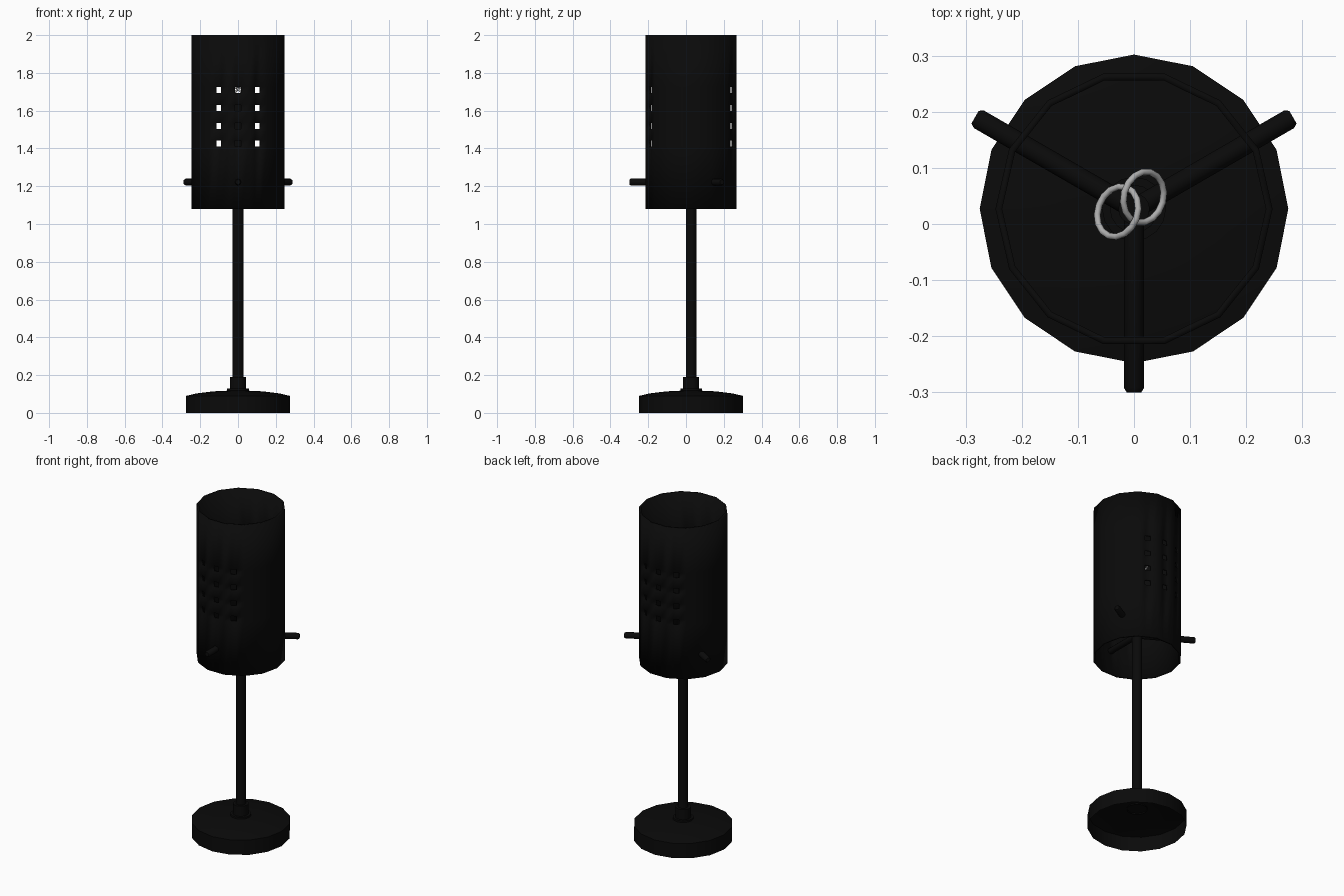
import bpy, bmesh, math
from mathutils import Vector

cube = bpy.data.objects.get("Cube")
if cube:
    bpy.data.objects.remove(cube)

CY = 0.027  # lamp axis in y


def material(name, value):
    m = bpy.data.materials.new(name)
    m.use_nodes = True
    color = (value, value, value, 1)
    m.diffuse_color = color
    m.node_tree.nodes["Principled BSDF"].inputs["Base Color"].default_value = color
    return m


BLACK = material("black metal", 0.003)
GREY = material("pale grey", 0.42)


def finish(name, bm, mat, smooth=True):
    mesh = bpy.data.meshes.new(name)
    bm.to_mesh(mesh)
    bm.free()
    obj = bpy.data.objects.new(name, mesh)
    bpy.context.collection.objects.link(obj)
    mesh.materials.append(mat)
    if smooth:
        bpy.ops.object.select_all(action='DESELECT')
        obj.select_set(True)
        bpy.context.view_layer.objects.active = obj
        bpy.ops.object.shade_smooth_by_angle(angle=math.radians(35))
    return obj


def lathe(name, profile, sides, mat):
    """Turn a (radius, height) profile into a faceted round part."""
    bm = bmesh.new()
    verts = [bm.verts.new((r, 0, z)) for r, z in profile]
    edges = [bm.edges.new(pair) for pair in zip(verts, verts[1:])]
    bmesh.ops.spin(bm, geom=verts + edges, cent=(0, 0, 0), axis=(0, 0, 1),
                   angle=math.tau, steps=sides, use_duplicate=False)
    bmesh.ops.remove_doubles(bm, verts=bm.verts, dist=0.0002)
    bmesh.ops.recalc_face_normals(bm, faces=bm.faces)
    obj = finish(name, bm, mat)
    obj.location.y = CY
    return obj


# Hollow domed base, collar and stem
lathe("base", [(0.275, 0), (0.275, 0.09), (0.22, 0.103), (0.13, 0.114), (0, 0.12)],
      16, BLACK)
lathe("stem_collar", [(0.057, 0.11), (0.057, 0.128), (0.043, 0.128),
                      (0.043, 0.19), (0, 0.19)], 16, BLACK)
lathe("stem", [(0.028, 0.12), (0.028, 1.66), (0, 1.66)], 16, BLACK)

# Three support rods with softened tips
for i, name in enumerate(("left_rod", "right_rod", "front_rod")):
    rod = lathe(name, [(0.018, 0), (0.018, 0.319), (0.013, 0.327), (0, 0.327)], 12, BLACK)
    a = math.radians(30 + 120 * i)
    rod.rotation_euler = (0, math.pi / 2, a)
    rod.location.z = 1.222

# Shade: flat panels, with square holes in three front and three back panels
SIDES, RADIUS, HALF = 14, 0.247, 0.016
HOLES = [1.425 + 0.095 * i for i in range(4)]
levels = [1.08] + [z + s * HALF for z in HOLES for s in (-1, 1)] + [2.0]
pierced = (2, 3, 4, 9, 10, 11)
bm = bmesh.new()


def corner(k):
    a = math.tau * k / SIDES
    return Vector((RADIUS * math.cos(a), RADIUS * math.sin(a), 0))


for k in range(SIDES):
    p, q = corner(k), corner(k + 1)
    cuts = (0, 0.35, 0.65, 1) if k in pierced else (0, 1)
    for c, (u, v) in enumerate(zip(cuts, cuts[1:])):
        for row, (low, high) in enumerate(zip(levels, levels[1:])):
            if k in pierced and c == 1 and row % 2:
                continue
            a, b = p.lerp(q, u), p.lerp(q, v)
            bm.faces.new([bm.verts.new((w.x, w.y, z)) for w, z in
                          ((a, low), (b, low), (b, high), (a, high))])
bmesh.ops.remove_doubles(bm, verts=bm.verts, dist=0.0005)
shade = finish("shade", bm, BLACK)
shade.location.y = CY
wall = shade.modifiers.new("wall", 'SOLIDIFY')
wall.thickness = 0.012
wall.offset = -1

# Two linked rings on top of the stem
for name, x, y, z, tilt, turn in (("upper_ring", 0.017, 0.048, 1.71, 40, -15),
                                  ("lower_ring", -0.029, 0.022, 1.7, -40, -20)):
    bpy.ops.mesh.primitive_torus_add(
        major_radius=0.046, minor_radius=0.006, major_segments=16, minor_segments=8,
        location=(x, y, z), rotation=(0, math.radians(tilt), math.radians(turn)))
    ring = bpy.context.object
    ring.name = name
    ring.data.materials.append(GREY)
    bpy.ops.object.shade_smooth_by_angle(angle=math.radians(50))
